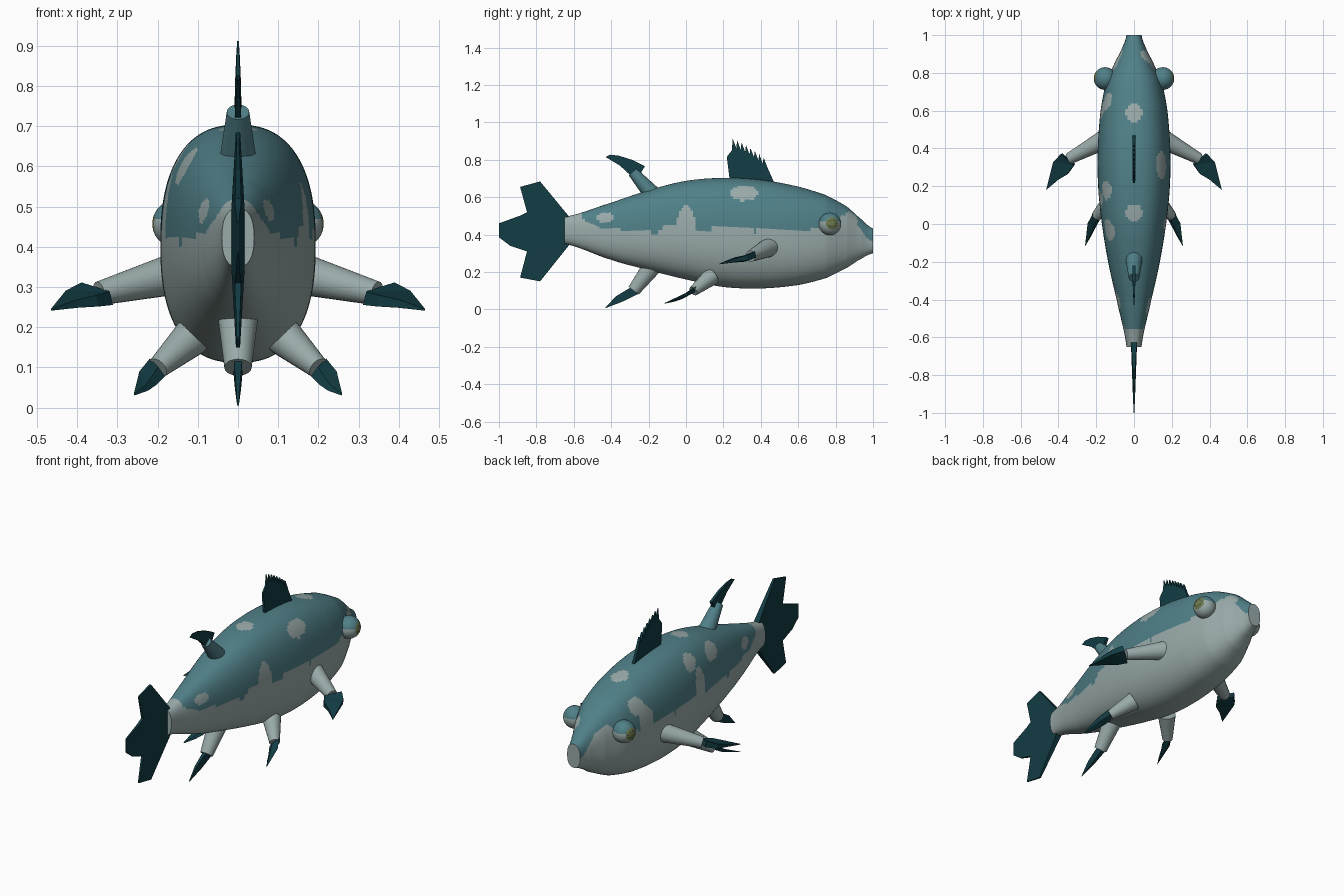
import bpy, bmesh, math
from mathutils import Vector

if "Cube" in bpy.data.objects:
    bpy.data.objects.remove(bpy.data.objects["Cube"])


def material(name, rgb):
    m = bpy.data.materials.new(name)
    m.diffuse_color = (*rgb, 1)
    m.use_nodes = True
    m.node_tree.nodes["Principled BSDF"].inputs["Base Color"].default_value = m.diffuse_color
    return m


TEAL = material("teal back", (0.080, 0.215, 0.245))
PALE = material("pale belly", (0.32, 0.405, 0.40))
DARK = material("dark fin", (0.006, 0.046, 0.058))
OLIVE = material("olive iris", (0.16, 0.19, 0.07))
PUPIL = material("dark pupil", (0.03, 0.06, 0.06))


def finish(bm, name, mats, smooth=None):
    bmesh.ops.recalc_face_normals(bm, faces=bm.faces)
    me = bpy.data.meshes.new(name)
    bm.to_mesh(me)
    bm.free()
    ob = bpy.data.objects.new(name, me)
    bpy.context.collection.objects.link(ob)
    for m in mats:
        me.materials.append(m)
    if smooth:
        bpy.ops.object.select_all(action='DESELECT')
        ob.select_set(True)
        bpy.context.view_layer.objects.active = ob
        bpy.ops.object.shade_smooth_by_angle(angle=math.radians(smooth))
    return ob


def catmull(a, b, c, d, t):
    return 0.5 * (2 * b + (c - a) * t + (2 * a - 5 * b + 4 * c - d) * t * t
                  + (3 * b - a - 3 * c + d) * t ** 3)


def polyline(pts, y):
    for (y0, z0), (y1, z1) in zip(pts, pts[1:]):
        if y <= y1:
            return z0 + (z1 - z0) * (y - y0) / (y1 - y0)
    return pts[-1][1]


# Body stations: y, top, bottom, half width
STATIONS = [Vector(s) for s in (
    (-0.65, 0.495, 0.35, 0.04), (-0.40, 0.57, 0.265, 0.092), (-0.20, 0.637, 0.21, 0.137),
    (0.0, 0.687, 0.16, 0.17), (0.20, 0.703, 0.12, 0.19), (0.40, 0.693, 0.112, 0.192),
    (0.60, 0.657, 0.13, 0.177), (0.75, 0.61, 0.168, 0.148), (0.86, 0.55, 0.222, 0.10),
    (0.94, 0.48, 0.272, 0.06), (1.0, 0.432, 0.30, 0.04))]

# Line between back colour and belly colour, and pale patches (centre, radii)
LINE = [(-0.65, 0.7), (-0.57, 0.6), (-0.545, 0.47), (-0.5, 0.45), (-0.4, 0.43),
        (-0.25, 0.415), (0.0, 0.418), (0.2, 0.435), (0.45, 0.42), (0.7, 0.43),
        (0.78, 0.45), (0.84, 0.50), (0.90, 0.48), (0.94, 0.42), (0.97, 0.37), (1.0, 0.36)]
PATCHES = [((0, .59, .67), (.045, .05, .1)), ((0, .06, .70), (.045, .045, .1)),
           ((.14, .31, .62), (.09, .075, .042)), ((-.15, .18, .62), (.09, .05, .045)),
           ((-.14, -.03, .60), (.08, .06, .05)), ((-.16, .65, .55), (.08, .05, .05)),
           ((.08, -.43, .49), (.08, .045, .028)), ((.17, 0, .47), (.1, .045, .085)),
           ((.15, -.04, .43), (.1, .09, .03)), ((-.18, .13, .47), (.1, .045, .11)),
           ((-.17, .60, .46), (.1, .05, .08)), ((.08, .89, .49), (.05, .04, .05)),
           ((-.08, -.40, .49), (.08, .045, .03))]


def is_pale(c):
    if c.z < polyline(LINE, c.y) + 0.006 * math.sin(c.y * 47):
        return True
    return any(sum(((c[i] - p[i]) / r[i]) ** 2 for i in range(3)) < 1 for p, r in PATCHES)


def make_body():
    bm = bmesh.new()
    seg, steps, rings = 96, 16, []
    last = len(STATIONS) - 1
    for k in range(last * steps + 1):
        i = min(k // steps, last - 1)
        q = [STATIONS[min(max(i + o, 0), last)] for o in (-1, 0, 1, 2)]
        t = k / steps - i
        top, bottom, half = (catmull(*[v[n] for v in q], t) for n in (1, 2, 3))
        y = q[1][0] + (q[2][0] - q[1][0]) * t
        ring = []
        for s in range(seg):
            a = 2 * math.pi * s / seg
            c, n = math.cos(a), math.sin(a)
            x = math.copysign(abs(c) ** 0.82, c) * half
            z = (top + bottom) / 2 + math.copysign(abs(n) ** 0.82, n) * (top - bottom) / 2
            ring.append(bm.verts.new((x, y, z)))
        rings.append(ring)
    for r0, r1 in zip(rings, rings[1:]):
        for s in range(seg):
            f = bm.faces.new((r0[s], r0[s - 1], r1[s - 1], r1[s]))
            f.material_index = int(is_pale(f.calc_center_median()))
    for r in (rings[0], rings[-1]):
        bm.faces.new(r).material_index = 1
    finish(bm, "body", [TEAL, PALE], 40)


def stub(name, a, b, r0, r1, mat):
    """Tapered fleshy fin root from a to b."""
    a, b = Vector(a), Vector(b)
    d = b - a
    bm = bmesh.new()
    bmesh.ops.create_cone(bm, cap_ends=True, segments=20, radius1=r0, radius2=r1, depth=d.length)
    rot = d.to_track_quat('Z', 'Y').to_matrix()
    for v in bm.verts:
        v.co = rot @ v.co + (a + b) / 2
    finish(bm, name, [mat], 40)


def blade(name, pts, side, root, thick):
    """Fin plate, thick at its root and thin at its far edge."""
    pts, side, root = [Vector(p) for p in pts], Vector(side).normalized(), Vector(root)
    far = max((p - root).length for p in pts)
    bm = bmesh.new()
    half = [thick * (1 - (p - root).length / far) + 0.002 for p in pts]
    front = [bm.verts.new(p + side * h) for p, h in zip(pts, half)]
    back = [bm.verts.new(p - side * h) for p, h in zip(pts, half)]
    n = len(pts)
    caps = [bm.faces.new(front), bm.faces.new(back[::-1])]
    for i in range(n):
        bm.faces.new((front[i], back[i], back[(i + 1) % n], front[(i + 1) % n]))
    bm.normal_update()
    bmesh.ops.triangulate(bm, faces=caps)
    finish(bm, name, [DARK])


def flat(pts):
    return [(0, y, z) for y, z in pts]


def make_eye(name, s):
    centre, look = Vector((s * 0.153, 0.77, 0.457)), Vector((s, 0.22, 0.05)).normalized()
    bm = bmesh.new()
    bmesh.ops.create_uvsphere(bm, u_segments=48, v_segments=32, radius=0.06)
    for f in bm.faces:
        c = f.calc_center_median()
        d = c.normalized().dot(look)
        f.material_index = 3 if 0.93 < d < 0.955 else 2 if d > 0.83 else int(c.z < 0.012)
    bmesh.ops.translate(bm, verts=bm.verts, vec=centre)
    finish(bm, name, [TEAL, PALE, OLIVE, PUPIL], 40)


make_body()

# Tail fin
blade("tail_fin", flat([(-.62, .49), (-.78, .684), (-.887, .655), (-.85, .52), (-.89, .50),
                        (-1, .46), (-1, .385), (-.94, .34), (-.85, .31), (-.887, .17),
                        (-.78, .15), (-.62, .35)]), (1, 0, 0), (0, -.62, .42), 0.018)

# Dorsal fin with a row of spines
spines = []
for i in range(8):
    t = i / 7
    y, z = 0.25 + 0.165 * t, 0.912 - 0.10 * t ** 1.3
    spines += [(y, z), (y + 0.019, z - 0.05)]
blade("dorsal_fin", flat([(.235, .68), (.218, .815), (.245, .85)] + spines + [(.475, .67)]),
      (1, 0, 0), (0, .35, .68), 0.011)

# Rear upper fin
stub("rear_upper_fin_root", (0, -.175, .61), (0, -.285, .735), .047, .028, TEAL)
blade("rear_upper_fin", flat([(-.25, .715), (-.22, .765), (-.29, .80), (-.36, .822), (-.405, .827),
                              (-.43, .815), (-.355, .77), (-.295, .715)]),
      (1, 0, 0), (0, -.25, .74), 0.008)

# Rear lower fin
stub("rear_lower_fin_root", (0, -.185, .225), (0, -.28, .10), .05, .034, PALE)
blade("rear_lower_fin", flat([(-.25, .085), (-.27, .125), (-.30, .115), (-.375, .07), (-.435, .005),
                              (-.33, .045)]), (1, 0, 0), (0, -.26, .10), 0.010)

# Paired fins and eyes
for label, s in (("right", 1), ("left", -1)):
    stub(label + "_side_fin_root", (s * .16, .445, .332), (s * .345, .345, .284), .052, .03, PALE)
    blade(label + "_side_fin", [(s * x, y, z) for x, y, z in (
        (.315, .315, .272), (.385, .372, .295), (.425, .33, .277), (.465, .18, .243),
        (.40, .235, .258), (.35, .265, .265))],
        (s * .25, -.2, 1), (s * .35, .34, .285), 0.02)
    stub(label + "_belly_fin_root", (s * .115, .135, .175), (s * .20, .04, .098), .048, .027, PALE)
    blade(label + "_belly_fin", [(s * x, y, z) for x, y, z in (
        (.19, .02, .09), (.21, .055, .11), (.238, .005, .08), (.258, -.115, .032),
        (.228, -.06, .048), (.21, -.02, .065))],
        (s * .6, -.1, .8), (s * .2, .04, .1), 0.015)
    make_eye(label + "_eye", s)
